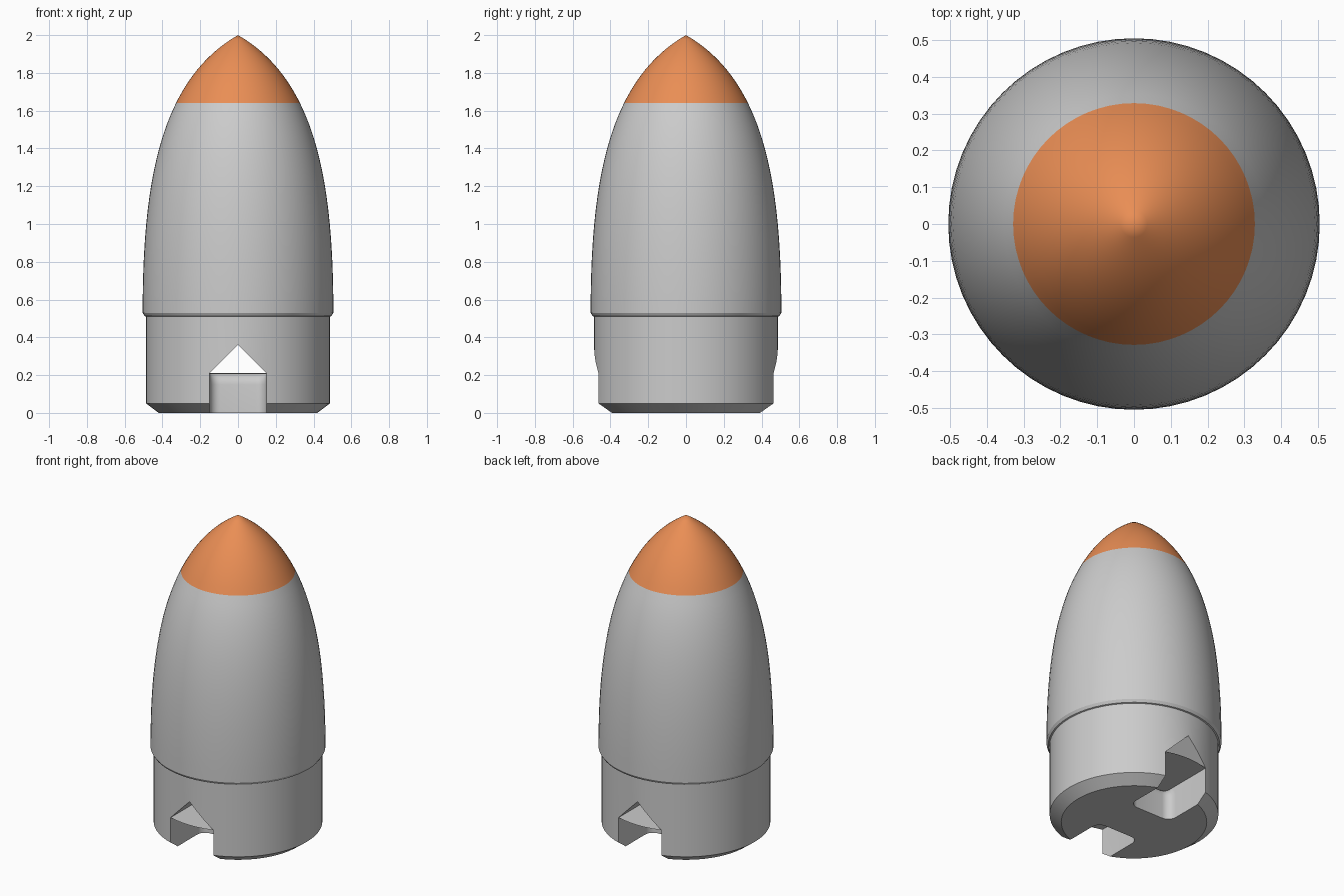
import bpy, bmesh
from math import sin, cos, pi, sqrt

if "Cube" in bpy.data.objects:
    bpy.data.objects.remove(bpy.data.objects["Cube"])

SIDES = 64


def make_object(name, bm):
    bmesh.ops.recalc_face_normals(bm, faces=bm.faces[:])
    mesh = bpy.data.meshes.new(name)
    bm.to_mesh(mesh)
    bm.free()
    ob = bpy.data.objects.new(name, mesh)
    bpy.context.collection.objects.link(ob)
    return ob


def loft(bm, rings, cap_start=True, cap_end=True):
    rows = [[bm.verts.new(p) for p in ring] for ring in rings]
    for a, b in zip(rows, rows[1:]):
        for i in range(len(a)):
            j = (i + 1) % len(a)
            bm.faces.new((a[i], a[j], b[j], b[i]))
    if cap_start:
        bm.faces.new(rows[0][::-1])
    if cap_end:
        bm.faces.new(rows[-1])
    return rows


def circle(r, z):
    return [(r * cos(2 * pi * i / SIDES), r * sin(2 * pi * i / SIDES), z) for i in range(SIDES)]


def ogive(t):
    pts = [(.505, .53), (.505, 1.2), (.42, 1.76), (0, 2)]
    w = [(1 - t) ** 3, 3 * t * (1 - t) ** 2, 3 * t * t * (1 - t), t ** 3]
    return tuple(sum(k * p[a] for k, p in zip(w, pts)) for a in (0, 1))


def smooth(ob):
    bpy.ops.object.select_all(action='DESELECT')
    ob.select_set(True)
    bpy.context.view_layer.objects.active = ob
    bpy.ops.object.shade_smooth_by_angle(angle=0.5)


# Body: chamfered base, stepped collar and curved shell
SPLIT = 0.65
profile = [(.42, 0), (.487, .05), (.487, .51), (.495, .513)]
profile += [ogive(SPLIT * i / 16) for i in range(17)]
bm = bmesh.new()
loft(bm, [circle(r, z) for r, z in profile])
body = make_object("body", bm)

# Cutter: triangular tunnel running front to back
bm = bmesh.new()
loft(bm, [[(-.15, y, .21), (.15, y, .21), (0, y, .36)] for y in (-.7, .7)])
cutters = [make_object("tunnel_cutter", bm)]

# Cutters: front and back notches with rounded inner corners and a rounded lip
W, R = .15, .055


def notch_outline(d, z, side):
    pts = [(W, .7)]
    pts += [(W - R + R * cos(a), d + R - R * sin(a)) for a in [pi / 2 * i / 6 for i in range(7)]]
    pts += [(-x, y) for x, y in reversed(pts)]
    return [(x, y * side, z) for x, y in pts]


for name, side in (("front_notch_cutter", -1), ("back_notch_cutter", 1)):
    layers = [(.14, -.1)]
    layers += [(.14 - .06 * (1 - cos(a)), .15 + .06 * sin(a)) for a in [pi / 2 * i / 6 for i in range(7)]]
    bm = bmesh.new()
    loft(bm, [notch_outline(d, z, side) for d, z in layers])
    cutters.append(make_object(name, bm))

bpy.context.view_layer.objects.active = body
for c in cutters:
    m = body.modifiers.new(c.name, 'BOOLEAN')
    m.operation, m.solver, m.object = 'DIFFERENCE', 'EXACT', c
    bpy.ops.object.modifier_apply(modifier=m.name)
for c in cutters:
    bpy.data.objects.remove(c, do_unlink=True)

# Open the body where the tip continues it
bm = bmesh.new()
bm.from_mesh(body.data)
bmesh.ops.delete(bm, geom=[f for f in bm.faces if f.normal.z > .99 and f.calc_center_median().z > 1.6],
                 context='FACES')
bm.to_mesh(body.data)
bm.free()
smooth(body)

# Coloured tip
bm = bmesh.new()
n = 12
rings = [circle(*ogive(SPLIT + (1 - SPLIT) * i / n)) for i in range(n)]
rows = loft(bm, rings, False, False)
apex = bm.verts.new((0, 0, 2))
for i in range(SIDES):
    bm.faces.new((rows[-1][i], rows[-1][(i + 1) % SIDES], apex))
tip = make_object("tip", bm)
if sum(p.normal.z for p in tip.data.polygons) < 0:
    tip.data.flip_normals()
orange = bpy.data.materials.new("orange")
orange.diffuse_color = (.82, .27, .09, 1)
orange.use_nodes = True
orange.node_tree.nodes["Principled BSDF"].inputs["Base Color"].default_value = orange.diffuse_color
tip.data.materials.append(orange)
smooth(tip)
